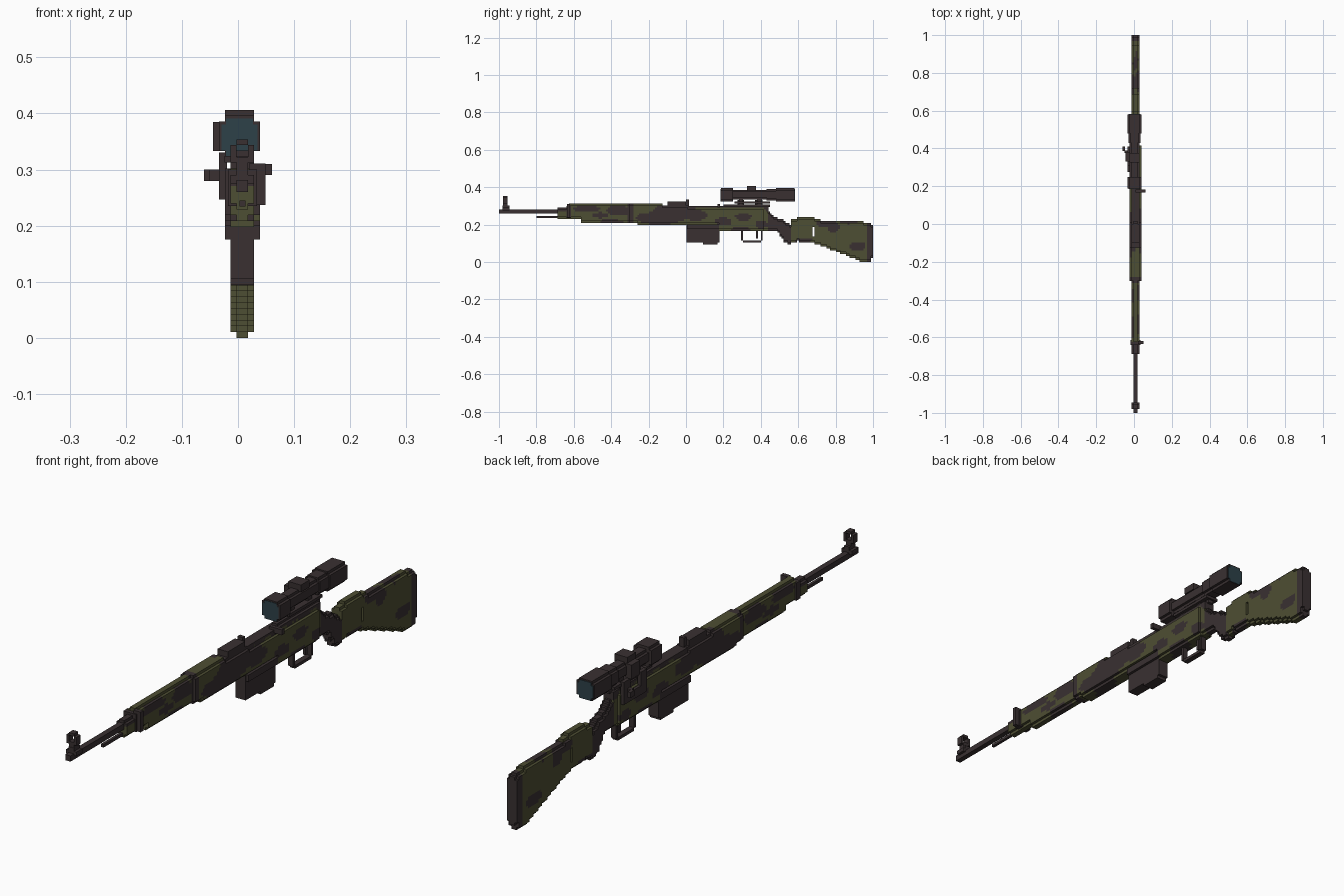
import bpy, math

S = 2 / 192      # voxel size
CX = 0.0078      # centre plane of the gun


def material(name, rgb):
    m = bpy.data.materials.new(name)
    m.diffuse_color = (*rgb, 1)
    return m


BROWN = material("dark_brown_metal", (0.041, 0.030, 0.031))
OLIVE = material("olive_camo", (0.076, 0.077, 0.033))
TEAL = material("lens_teal", (0.026, 0.052, 0.066))


def make_object(name, verts, faces, mats, idx=None):
    me = bpy.data.meshes.new(name)
    me.from_pydata(verts, [], faces)
    for m in mats:
        me.materials.append(m)
    if idx:
        me.polygons.foreach_set("material_index", idx)
    me.update()
    ob = bpy.data.objects.new(name, me)
    bpy.context.collection.objects.link(ob)
    return ob


# Corner offsets of the six faces of a cell
DIRS = {
    (-1, 0, 0): [(0, 0, 0), (0, 0, 1), (0, 1, 1), (0, 1, 0)],
    (1, 0, 0): [(1, 0, 0), (1, 1, 0), (1, 1, 1), (1, 0, 1)],
    (0, -1, 0): [(0, 0, 0), (1, 0, 0), (1, 0, 1), (0, 0, 1)],
    (0, 1, 0): [(0, 1, 0), (0, 1, 1), (1, 1, 1), (1, 1, 0)],
    (0, 0, -1): [(0, 0, 0), (0, 1, 0), (1, 1, 0), (1, 0, 0)],
    (0, 0, 1): [(0, 0, 1), (1, 0, 1), (1, 1, 1), (0, 1, 1)],
}


def boxes(name, mat, *specs):
    """Several boxes (x0, x1, y0, y1, z0, z1) joined in one object."""
    verts, faces = [], []
    for x0, x1, y0, y1, z0, z1 in specs:
        for quad in DIRS.values():
            n = len(verts)
            verts += [((x0, x1)[a], (y0, y1)[b], (z0, z1)[c]) for a, b, c in quad]
            faces.append((n, n + 1, n + 2, n + 3))
    return make_object(name, verts, faces, [mat])


def mid(n, y0, y1, z0, z1):
    """Box n voxels to each side of the centre plane."""
    return (CX - n * S, CX + n * S, y0, y1, z0, z1)


# Camo: brown ellipses (y, z, ry, rz) on olive
BLOBS = [(-0.53, 0.285, 0.07, 0.018), (-0.46, 0.25, 0.05, 0.016), (-0.36, 0.275, 0.07, 0.028),
         (-0.40, 0.215, 0.06, 0.012), (-0.14, 0.235, 0.13, 0.035), (-0.06, 0.275, 0.11, 0.04),
         (0.05, 0.25, 0.07, 0.03), (0.20, 0.215, 0.05, 0.022), (0.31, 0.24, 0.045, 0.02),
         (0.40, 0.20, 0.03, 0.02), (0.29, 0.175, 0.05, 0.012), (0.74, 0.205, 0.05, 0.016),
         (0.79, 0.185, 0.03, 0.03), (0.63, 0.115, 0.04, 0.014), (0.92, 0.085, 0.05, 0.022),
         (0.87, 0.215, 0.04, 0.012)]


def is_brown(x, y, z):
    if y > 0.968 or 0.44 < y < 0.565:              # butt plate and wrist
        return True
    if -0.315 < y < -0.285 or (y < -0.62 and z > 0.275):   # barrel bands
        return True
    w = 0.006 * math.sin(y * 60 + z * 40)
    shift = 0.0 if x > CX else 0.02
    return any(((y + shift - a) / (r + w)) ** 2 + ((z - b) / t) ** 2 < 1
               for a, b, r, t in BLOBS)


def voxel_profile(name, rows, hole=None):
    """Voxel body from side stations (y, bottom, top, half width); edge rows are narrower."""
    cells = set()
    for j in range(192):
        y = -1 + (j + 0.5) * S
        for (ya, ba, ta, h), (yb, bb, tb, _) in zip(rows, rows[1:]):
            if ya <= y < yb:
                t = (y - ya) / (yb - ya)
                k0 = round((ba + (bb - ba) * t) / S)
                k1 = round((ta + (tb - ta) * t) / S)
                for k in range(k0, k1):
                    z = (k + 0.5) * S
                    if hole and hole[0] < y < hole[1] and hole[2] < z < hole[3]:
                        continue
                    w = h - 1 if k in (k0, k1 - 1) else h
                    cells.update((i, j, k) for i in range(-w, w))
                break
    verts, faces, idx = {}, [], []
    for i, j, k in cells:
        for (dx, dy, dz), quad in DIRS.items():
            if (i + dx, j + dy, k + dz) in cells:
                continue
            keys = [(i + a, j + b, k + c) for a, b, c in quad]
            faces.append([verts.setdefault(q, len(verts)) for q in keys])
            idx.append(0 if is_brown(CX + (i + 0.5) * S, -1 + (j + 0.5) * S, (k + 0.5) * S) else 1)
    pts = [(CX + a * S, -1 + b * S, c * S) for a, b, c in verts]
    return make_object(name, pts, faces, [BROWN, OLIVE], idx)


# Wooden furniture
voxel_profile("forend", [
    (-0.69, .23, .29, 2), (-0.62, .23, .29, 2), (-0.62, .23, .31, 2), (-0.56, .23, .31, 2),
    (-0.56, .21, .31, 2), (-0.30, .21, .31, 2), (-0.30, .205, .31, 3), (-0.26, .205, .31, 3),
    (-0.26, .198, .31, 3), (-0.125, .198, .31, 3)])
voxel_profile("receiver_body", [
    (-0.125, .198, .30, 3), (0.01, .198, .30, 3), (0.01, .198, .29, 3), (0.18, .198, .29, 3),
    (0.18, .168, .29, 3), (0.42, .168, .29, 3), (0.42, .168, .29, 2), (0.46, .168, .25, 2),
    (0.49, .165, .235, 2), (0.525, .105, .22, 2), (0.565, .09, .19, 2)])
voxel_profile("butt_stock", [
    (0.565, .10, .23, 2), (0.60, .11, .235, 2), (0.69, .103, .235, 2), (0.69, .10, .225, 2),
    (0.93, .005, .215, 2), (0.985, .0, .21, 2), (0.985, .01, .20, 2), (1.001, .02, .20, 2)],
    hole=(0.675, 0.69, 0.14, 0.19))

# Barrel, cleaning rod and front sight with open hood
boxes("barrel", BROWN, mid(1, -1, -0.68, .26, .281))
boxes("cleaning_rod", BROWN, mid(0.5, -0.80, -0.68, .234, .245))
boxes("front_sight", BROWN,
      mid(2, -0.98, -0.945, .275, .29), mid(1, -0.98, -0.945, .29, .302),
      mid(1, -0.979, -0.955, .302, .322), mid(1, -0.979, -0.955, .344, .354),
      (CX - 2 * S, CX - S, -0.979, -0.955, .313, .344),
      (CX + S, CX + 2 * S, -0.979, -0.955, .313, .344))

# Rear sight, receiver cover, bolt handle, safety lever
boxes("rear_sight", BROWN, mid(2, -0.10, 0.0, .295, .323), mid(1, 0, 0.015, .29, .334))
boxes("receiver_cover", BROWN, mid(2, 0.01, 0.44, .27, .30), mid(1, 0.20, 0.45, .295, .308))
boxes("bolt_handle", BROWN, (CX, .061, .168, .182, .29, .31))
boxes("side_lever", BROWN, (-.051, -.03, .375, .39, .28, .30), (-.061, -.048, .387, .41, .28, .30))
boxes("sling_swivel", BROWN, (.02, .049, -.636, -.62, .237, .311))
boxes("forend_band", BROWN, mid(2.5, -.64, -.615, .235, .30))

# Magazine
boxes("magazine", BROWN, mid(2, 0.003, 0.178, .105, .21), mid(2, 0.09, 0.168, .094, .106),
      mid(3, 0.005, 0.185, .175, .20))

# Trigger and guard
boxes("trigger_guard", BROWN, mid(1, .305, .40, .104, .115), mid(1, .294, .305, .114, .17),
      mid(1, .40, .41, .114, .17))
boxes("trigger", BROWN, mid(0.5, .375, .386, .125, .17))

# Scope: crossed boxes give a stepped round section
SX = 0.0025


def ring(y0, y1, wide, narrow, z0, z1):
    return [(SX - wide, SX + wide, y0, y1, z0 + S, z1 - S),
            (SX - narrow, SX + narrow, y0, y1, z0, z1)]


boxes("scope_tube", BROWN,
      *ring(.187, .25, .0365, .026, .323, .396),
      *ring(.25, .43, .026, .0155, .334, .386),
      *ring(.43, .48, .031, .021, .328, .391),
      *ring(.48, .58, .0365, .026, .323, .396))
boxes("scope_turrets", BROWN, (SX - .026, SX + .026, .325, .375, .38, .406),
      (-.0446, -.02, .33, .38, .333, .385))
for label, y in (("front", .185), ("rear", .579)):
    boxes(label + "_lens", TEAL, *ring(y, y + .003, .032, .024, .324, .391))

# Scope mount, hung on the left of the receiver
boxes("scope_mount", BROWN, (-.024, .028, .26, .45, .313, .324),
      (-.013, .018, .283, .304, .29, .336), (-.013, .018, .38, .405, .29, .336),
      (-.034, -.02, .275, .31, .247, .33), (-.034, -.02, .37, .41, .247, .33),
      (-.034, -.02, .275, .41, .247, .28))
